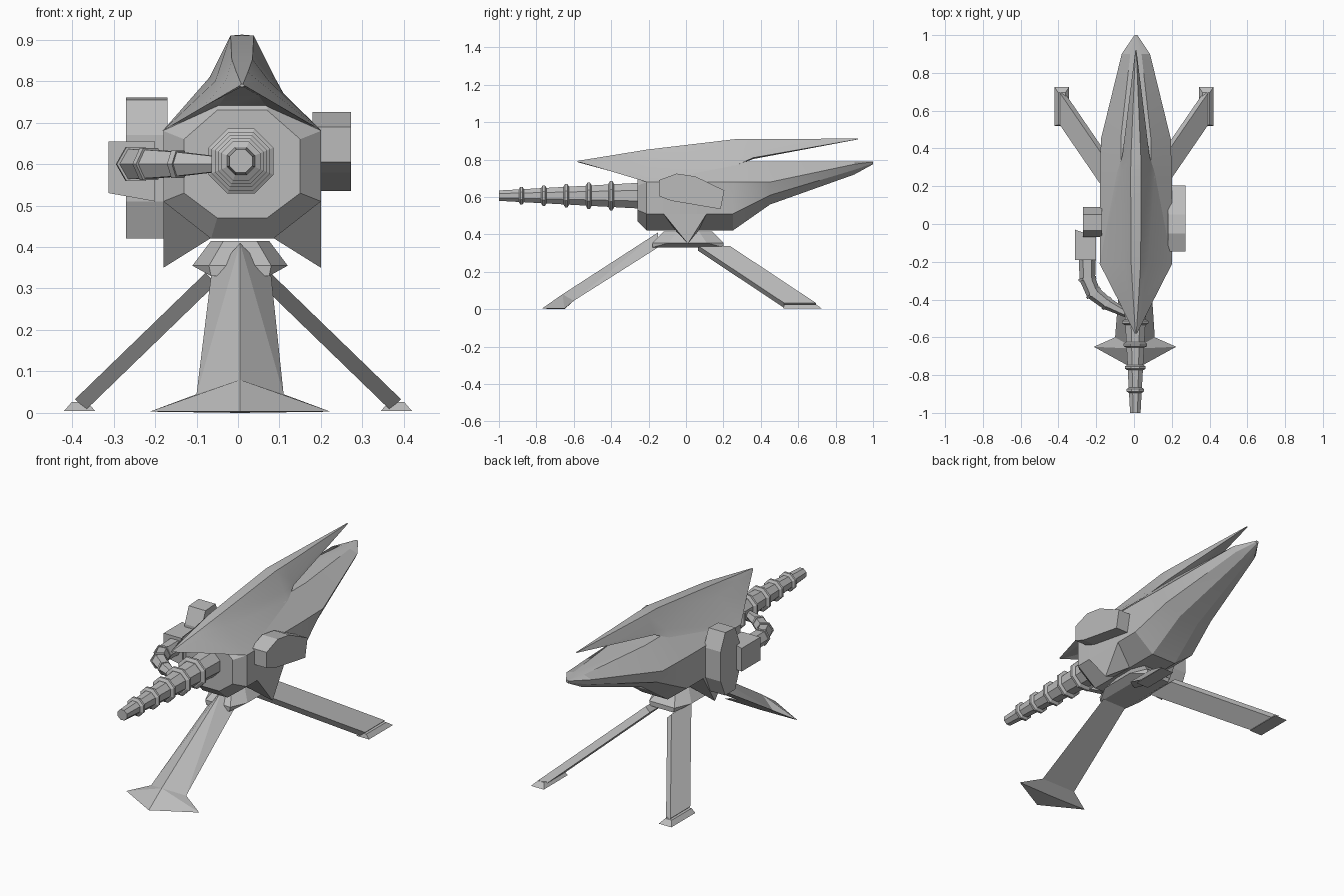
import bpy, bmesh, math
from mathutils import Vector

if "Cube" in bpy.data.objects:
    bpy.data.objects.remove(bpy.data.objects["Cube"])

CX = 0.01   # centre line of the hull
GZ = 0.607  # height of the barrel axis

grey = bpy.data.materials.new("plain grey")
grey.use_nodes = True
grey.diffuse_color = (0.5, 0.5, 0.5, 1)
grey.node_tree.nodes["Principled BSDF"].inputs["Base Color"].default_value = (0.5, 0.5, 0.5, 1)


def finish(name, bm, smooth=None):
    bmesh.ops.remove_doubles(bm, verts=bm.verts, dist=0.0005)
    bmesh.ops.recalc_face_normals(bm, faces=bm.faces)
    mesh = bpy.data.meshes.new(name)
    bm.to_mesh(mesh)
    bm.free()
    mesh.materials.append(grey)
    obj = bpy.data.objects.new(name, mesh)
    bpy.context.collection.objects.link(obj)
    if smooth:
        bpy.ops.object.select_all(action="DESELECT")
        obj.select_set(True)
        bpy.context.view_layer.objects.active = obj
        bpy.ops.object.shade_smooth_by_angle(angle=math.radians(smooth))
    return obj


def loft(name, rings, smooth=None):
    """Skin closed rings that have equal point counts, with capped ends."""
    bm = bmesh.new()
    rows = [[bm.verts.new(p) for p in ring] for ring in rings]
    for a, b in zip(rows, rows[1:]):
        for i in range(len(a)):
            j = (i + 1) % len(a)
            bm.faces.new((a[i], a[j], b[j], b[i]))
    bm.faces.new(rows[0])
    bm.faces.new(rows[-1])
    return finish(name, bm, smooth)


def solid(name, points):
    """Convex block around a few corner points."""
    bm = bmesh.new()
    for p in points:
        bm.verts.new(p)
    res = bmesh.ops.convex_hull(bm, input=bm.verts)
    bmesh.ops.delete(bm, geom=res["geom_interior"], context="VERTS")
    bmesh.ops.dissolve_limit(bm, angle_limit=0.02, verts=bm.verts, edges=bm.edges)
    return finish(name, bm)


def mirrored(y, half):
    """Full cross-section at y from its right half, top to bottom."""
    right = [(CX + x, y, z) for x, z in half]
    left = [(CX - x, y, z) for x, z in reversed(half)]
    return right + left


def side_prism(name, outline, x0, x1):
    return solid(name, [(x, y, z) for y, z in outline for x in (x0, x1)])


# Main hull, tapering into the lower rear prong
loft("hull", [mirrored(y, half) for y, half in (
    (-0.26, [(0.06, 0.73), (0.14, 0.66), (0.14, 0.53), (0.06, 0.47)]),
    (-0.21, [(0.07, 0.79), (0.19, 0.68), (0.19, 0.51), (0.075, 0.42)]),
    (0.25, [(0.08, 0.79), (0.19, 0.68), (0.19, 0.51), (0.075, 0.42)]),
    (0.45, [(0.08, 0.79), (0.185, 0.68), (0.15, 0.61), (0.06, 0.56)]),
    (0.9, [(0.03, 0.79), (0.075, 0.775), (0.06, 0.745), (0.02, 0.72)]),
    (1.0, [(0.003, 0.79), (0.008, 0.788), (0.008, 0.78), (0.003, 0.775)]),
)], smooth=20)

# Hood over the barrel, running back into the upper prong
loft("hood", [mirrored(y, half) for y, half in (
    (-0.58, [(0.002, 0.793), (0.004, 0.791), (0.006, 0.789), (0.002, 0.786)]),
    (-0.4, [(0.014, 0.822), (0.04, 0.80), (0.095, 0.737), (0.04, 0.765)]),
    (-0.21, [(0.025, 0.853), (0.065, 0.80), (0.192, 0.68), (0.06, 0.735)]),
    (0.27, [(0.028, 0.91), (0.078, 0.81), (0.10, 0.77), (0.03, 0.77)]),
    (0.36, [(0.026, 0.91), (0.065, 0.83), (0.072, 0.81), (0.02, 0.803)]),
    (0.92, [(0.002, 0.912), (0.003, 0.911), (0.003, 0.909), (0.001, 0.908)]),
)], smooth=20)

# Pointed fins under the hull sides
for side, label in ((1, "left"), (-1, "right")):
    solid(label + "_fin", [
        (CX + side * 0.19, -0.12, 0.51), (CX + side * 0.19, 0.11, 0.51),
        (CX + side * 0.19, 0.01, 0.35), (CX + side * 0.07, -0.06, 0.425),
        (CX + side * 0.07, 0.07, 0.425)])


# Barrel and its rings, eight-sided with flat tops
def octagon(y, r):
    return [(CX - 0.003 + r * math.cos((k + 0.5) * math.pi / 4), y,
             GZ + r * math.sin((k + 0.5) * math.pi / 4)) for k in range(8)]


loft("barrel", [octagon(-1, 0.02), octagon(-1, 0.03), octagon(-0.24, 0.075)])
for i in range(5):
    y, r = -0.88 + 0.12 * i, 0.051 + 0.0085 * i
    loft("barrel_ring", [octagon(y - 0.014, r - 0.014), octagon(y - 0.006, r),
                         octagon(y + 0.006, r), octagon(y + 0.014, r - 0.014)])

# Side pods and feed box
side_prism("left_pod", [(-0.145, 0.69), (-0.05, 0.725), (0.05, 0.71), (0.205, 0.635),
                        (0.185, 0.535), (-0.08, 0.58), (-0.145, 0.605)], 0.18, 0.273)
side_prism("right_drum", [(0.05, 0.76), (-0.035, 0.755), (-0.07, 0.67), (-0.07, 0.51),
                          (-0.035, 0.42), (0.05, 0.42), (0.09, 0.51), (0.09, 0.67)], -0.27, -0.17)
solid("feed_box", [(x, y, z) for x, y in ((-0.312, -0.03), (-0.312, -0.19), (-0.2, -0.19), (-0.2, -0.07),
                                        (-0.27, -0.065)) for z in (0.53, 0.655)]
      + [(-0.2, -0.19, 0.51), (-0.2, -0.07, 0.51)])

# Bent feed hose from the box to the barrel
path = [Vector((x, y, 0.6)) for x, y in
        ((-0.247, -0.18), (-0.247, -0.29), (-0.215, -0.365), (-0.145, -0.42), (-0.04, -0.475))]
radii = (0.045, 0.042, 0.04, 0.034, 0.02)


def hose_ring(i, scale=1, shift=0):
    along = (path[min(i + 1, 4)] - path[max(i - 1, 0)]).normalized()
    across = along.cross(Vector((0, 0, 1)))
    r = radii[i] * scale
    return [path[i] + along * shift + across * (r * math.cos(k * math.pi / 3))
            + Vector((0, 0, r * math.sin(k * math.pi / 3))) for k in range(6)]


loft("feed_hose", [hose_ring(i) for i in range(5)])
for i in (1, 2, 3):
    loft("hose_band", [hose_ring(i, 1.12, s) for s in (-0.007, 0.007)])

# Turntable between hull and legs
solid("hub", [(0.005 + sx * x, 0.01 + sy * y, z)
              for x, y, z in ((0.07, 0.19, 0.33), (0.075, 0.19, 0.355), (0.115, 0.1, 0.355),
                              (0.07, 0.1, 0.33), (0.04, 0.13, 0.415), (0.07, 0.06, 0.415))
              for sx in (-1, 1) for sy in (-1, 1)])

# Front leg with a ridge, ending in a spreading foot
solid("front_leg", [(0.005, -0.15, 0.41), (-0.065, -0.15, 0.33), (0.08, -0.15, 0.33),
                    (0.005, -0.66, 0.08), (-0.1, -0.6, 0.045), (0.11, -0.6, 0.045)])
solid("front_foot", [(0.005, -0.66, 0.08), (-0.1, -0.6, 0.045), (0.11, -0.6, 0.045),
                     (-0.213, -0.65, 0.003), (0.223, -0.65, 0.003), (0.005, -0.77, 0.003),
                     (0.005, -0.65, 0)])

# Rear legs: flat slanted struts with small splayed feet
for side, label in ((1, "left"), (-1, "right")):
    solid(label + "_rear_leg", [
        (side * (x + dx), y + dy, z + dx)
        for x, y, z in ((0.065, 0.15, 0.325), (0.38, 0.61, 0.02))
        for dx in (-0.013, 0.013) for dy in (-0.085, 0.085)])
    solid(label + "_rear_foot", [
        (side * (0.382 + sx * x), y, z)
        for x, y0, y1, z in ((0.038, 0.52, 0.725, 0.004), (0.019, 0.525, 0.695, 0.026))
        for y in (y0, y1) for sx in (-1, 1)])
